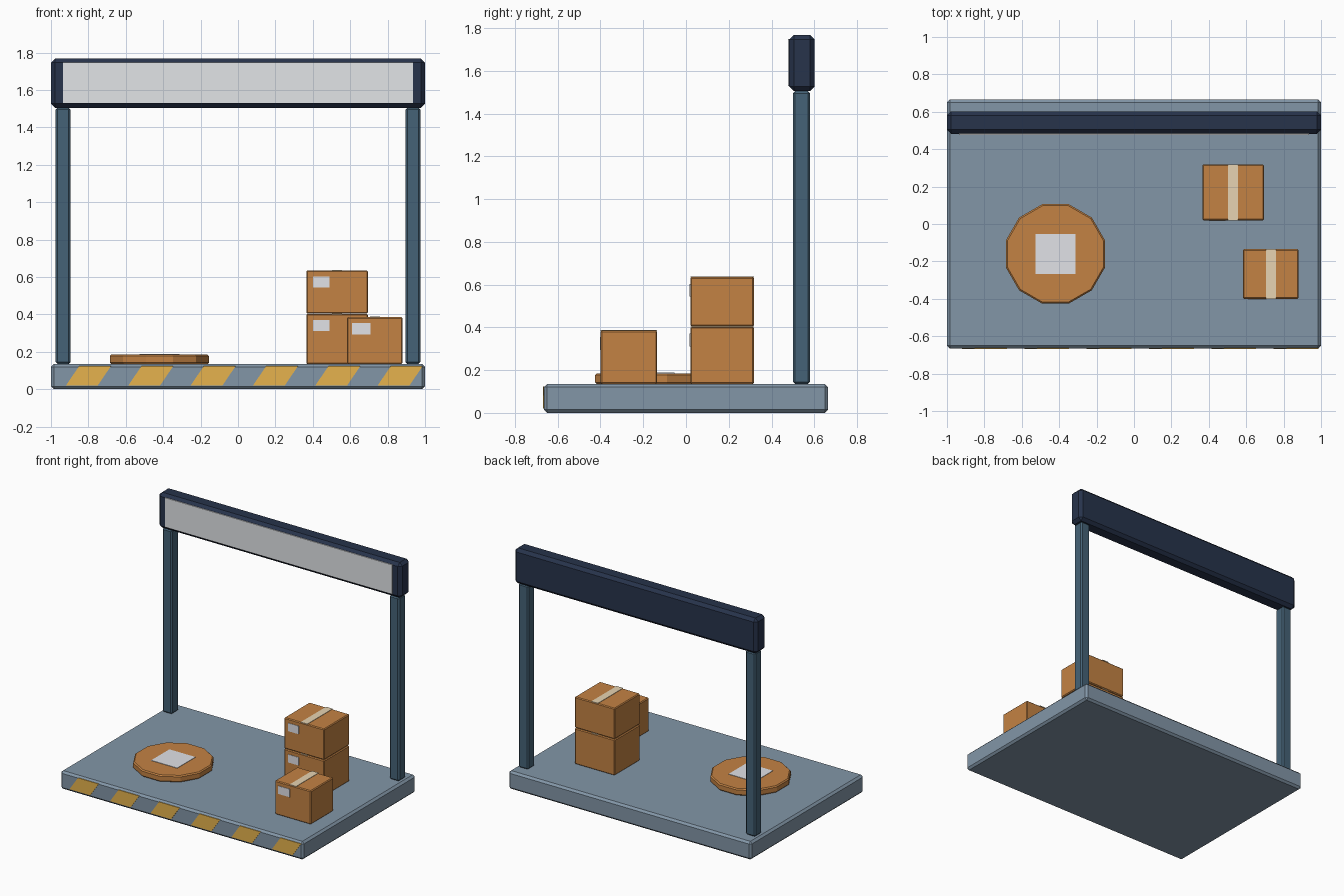
import bpy, bmesh, math

cube = bpy.data.objects.get("Cube")
if cube:
    bpy.data.objects.remove(cube, do_unlink=True)


def material(name, r, g, b):
    mat = bpy.data.materials.new(name)
    mat.use_nodes = True
    mat.diffuse_color = (r, g, b, 1)
    mat.node_tree.nodes["Principled BSDF"].inputs["Base Color"].default_value = (r, g, b, 1)
    return mat


SLATE = material("slate_grey", .225, .305, .39)
STEEL = material("steel_blue", .06, .124, .185)
NAVY = material("dark_navy", .02, .033, .07)
PANEL = material("panel_white", .76, .78, .80)
PAPER = material("label_white", .78, .79, .83)
CARD = material("cardboard", .55, .225, .057)
TAPE = material("tape_beige", .81, .66, .45)
YELLOW = material("hazard_yellow", .79, .45, .075)


def finish(name, bm, mat, bevel=0.0):
    bmesh.ops.recalc_face_normals(bm, faces=bm.faces)
    mesh = bpy.data.meshes.new(name)
    bm.to_mesh(mesh)
    bm.free()
    mesh.materials.append(mat)
    obj = bpy.data.objects.new(name, mesh)
    bpy.context.collection.objects.link(obj)
    if bevel:
        mod = obj.modifiers.new("Bevel", 'BEVEL')
        mod.width = bevel
        mod.segments = 1
        mod.limit_method = 'ANGLE'
        mod.angle_limit = math.radians(40)
    return obj


def block(name, xs, ys, zs, mat, bevel=0.0):
    """Box given by its extent along each axis."""
    bm = bmesh.new()
    bmesh.ops.create_cube(bm, size=1)
    for v in bm.verts:
        for i, (lo, hi) in enumerate((xs, ys, zs)):
            v.co[i] = lo if v.co[i] < 0 else hi
    return finish(name, bm, mat, bevel)


FLOOR = 0.135

# Platform
block("platform", (-1, 1), (-.665, .665), (0, FLOOR), SLATE, .015)

# Slanted hazard stripes along the front edge
for i in range(6):
    mid = -.8 + i / 3
    bm = bmesh.new()
    corners = [(-.12, .02), (.05, .02), (.12, .123), (-.05, .123)]
    face = bm.faces.new([bm.verts.new((mid + x, -.668, z)) for x, z in corners])
    ext = bmesh.ops.extrude_face_region(bm, geom=[face])
    for v in ext["geom"]:
        if isinstance(v, bmesh.types.BMVert):
            v.co.y += .005
    finish(f"hazard_stripe_{i + 1}", bm, YELLOW)

# Posts and overhead sign
for name, side in (("left_post", 1), ("right_post", -1)):
    block(name, sorted((side * .895, side * .975)), (.5, .58), (FLOOR, 1.505), STEEL, .01)
block("sign_board", (-1, 1), (.482, .602), (1.505, 1.768), NAVY, .022)
block("sign_panel", (-.936, .936), (.477, .485), (1.53, 1.748), PANEL)


def parcel(name, xs, ys, zs, label_x):
    """Cardboard box with a tape strip on top and a label on the front."""
    block(name, xs, ys, zs, CARD, .006)
    mid = sum(xs) / 2
    block(name + "_tape", (mid - .027, mid + .027), ys, (zs[1] - .002, zs[1] + .003), TAPE)
    block(name + "_label", label_x, (ys[0] - .003, ys[0] + .002),
          (zs[1] - .091, zs[1] - .031), PAPER)


# Parcels
parcel("lower_parcel", (.365, .695), (.02, .318), (FLOOR, .402), (.4, .488))
parcel("upper_parcel", (.365, .695), (.02, .318), (.405, .635), (.4, .488))
parcel("small_parcel", (.583, .88), (-.4, -.135), (FLOOR, .385), (.61, .708))

# Twelve-sided flat package with a square label
bm = bmesh.new()
bmesh.ops.create_cone(bm, cap_ends=True, segments=12, radius1=.275, radius2=.275, depth=.05)
for v in bm.verts:
    angle = math.atan2(v.co.y, v.co.x)
    step = math.pi / 6
    angle = (math.floor(angle / step + .01) + .5) * step
    v.co.x, v.co.y = .275 * math.cos(angle) - .42, .275 * math.sin(angle) - .16
    v.co.z += FLOOR + .025
finish("round_package", bm, CARD, .008)
block("round_package_label", (-.527, -.313), (-.268, -.054), (.183, .188), PAPER)
